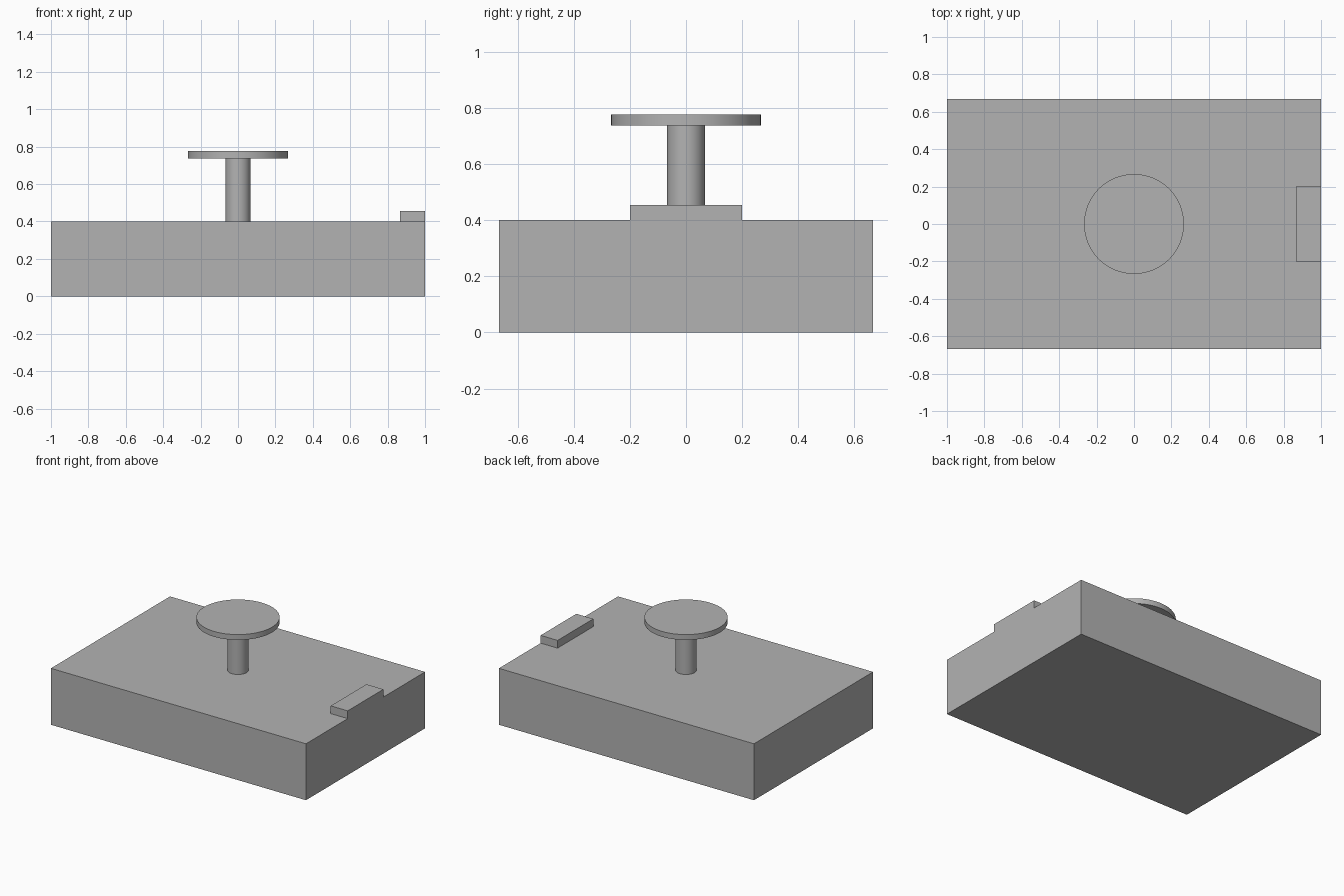
import bpy
import math

old = bpy.data.objects.get("Cube")
if old:
    bpy.data.objects.remove(old, do_unlink=True)

grey = bpy.data.materials.new("plain grey")
grey.use_nodes = True
colour = (0.45, 0.45, 0.45, 1)
grey.diffuse_color = colour
grey.node_tree.nodes["Principled BSDF"].inputs["Base Color"].default_value = colour


def box(name, low, high):
    centre = [(a + b) / 2 for a, b in zip(low, high)]
    bpy.ops.mesh.primitive_cube_add(size=1, location=centre)
    obj = bpy.context.object
    obj.name = name
    obj.scale = [b - a for a, b in zip(low, high)]
    bpy.ops.object.transform_apply(location=False, rotation=False, scale=True)
    obj.data.materials.append(grey)


def disc(name, radius, bottom, top):
    bpy.ops.mesh.primitive_cylinder_add(
        vertices=64, radius=radius, depth=top - bottom,
        location=(0, 0, (bottom + top) / 2))
    obj = bpy.context.object
    obj.name = name
    obj.data.materials.append(grey)
    bpy.ops.object.shade_smooth_by_angle(angle=math.radians(30))


# Solid rectangular base with a raised tab at its left edge
box("base_block", (-1, -0.667, 0), (1, 0.667, 0.4))
box("edge_tab", (0.867, -0.2, 0.4), (1, 0.2, 0.455))

# Central post carrying a round plate
disc("centre_post", 0.067, 0.4, 0.738)
disc("round_plate", 0.267, 0.738, 0.776)
